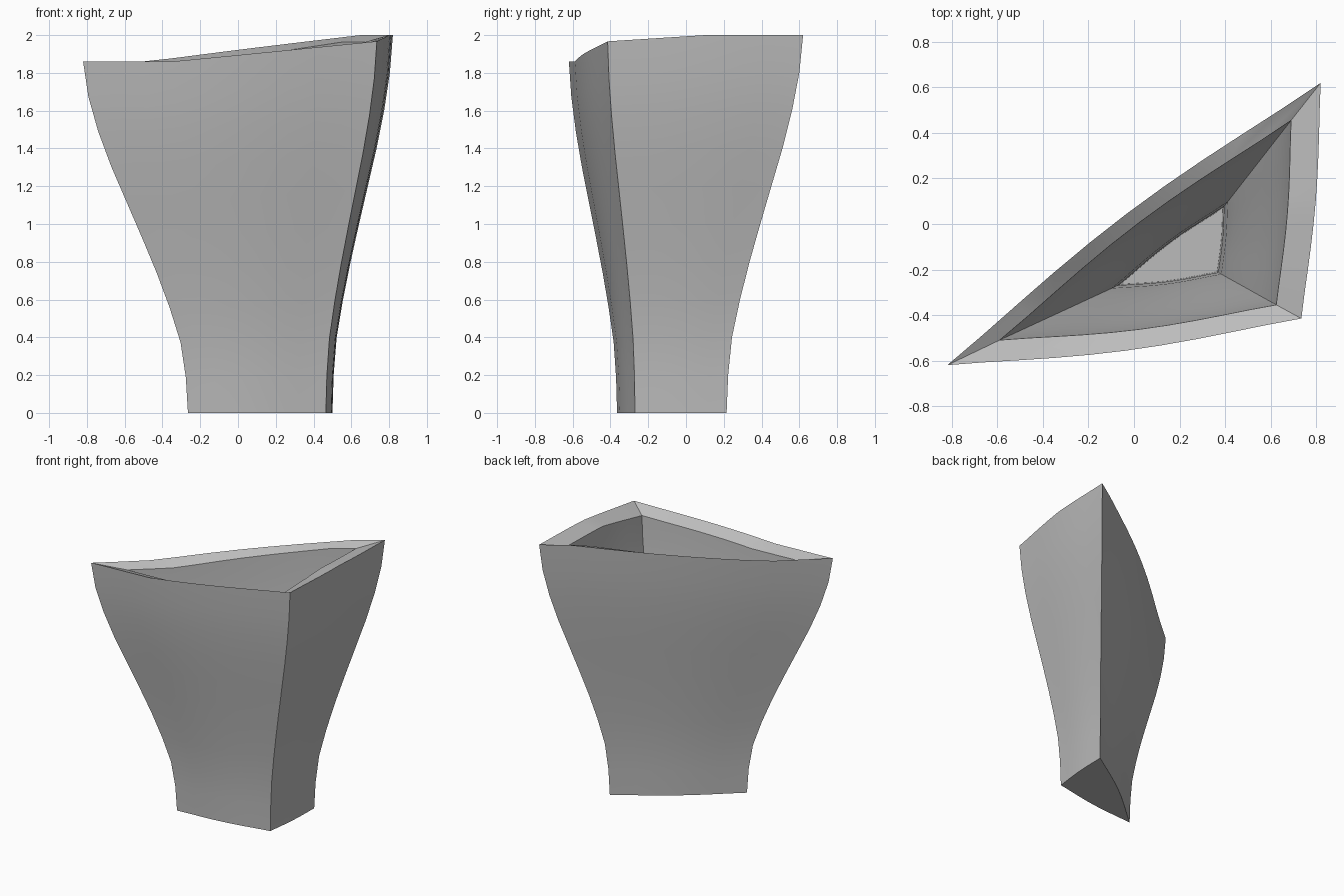
import bpy, bmesh, math
from mathutils import Vector

cube = bpy.data.objects.get("Cube")
if cube:
    bpy.data.objects.remove(cube, do_unlink=True)

SEGS = 10                      # points along each side
BULGE = (0.025, 0.02, 0.027)   # outward bow of each side, per unit length
RISE = ((0.3, 1.0), (0.0, 0.5), (0.1, 0.78))  # where the rim climbs on each side

# Flare of the wall from foot to rim
FLARE = (0, 0.02, 0.07, 0.175, 0.30, 0.44, 0.585, 0.73, 0.855, 0.95, 1)

# Corners: pointed tip, front corner, back corner (rim height in z)
outer_foot = [Vector(p) for p in ((-0.265, -0.365, 0), (0.465, -0.27, 0), (0.50, 0.215, 0))]
outer_rim = [Vector(p) for p in ((-0.82, -0.62, 1.86), (0.735, -0.415, 1.967), (0.82, 0.62, 2.0))]
inner_foot = [Vector(p) for p in ((-0.06, -0.265, 0.1), (0.365, -0.21, 0.1), (0.39, 0.07, 0.1))]
inner_rim = [Vector(p) for p in ((-0.59, -0.51, 1.825), (0.625, -0.355, 1.905), (0.69, 0.455, 1.964))]


def outline(corners):
    """Closed three-sided outline with gently bowed sides."""
    points = []
    for side in range(3):
        a, b = corners[side], corners[(side + 1) % 3]
        along = b - a
        outward = Vector((along.y, -along.x, 0))
        start, end = RISE[side]
        for i in range(SEGS):
            s = i / SEGS
            p = a + along * s + outward * BULGE[side] * math.sin(math.pi * s) ** 1.3
            climb = min(1, max(0, (s - start) / (end - start)))
            p.z = a.z + along.z * climb
            points.append(p)
    return points


def wall_rings(bm, foot, rim):
    """Stack of outlines flaring from foot to rim."""
    low, high = outline(foot), outline(rim)
    rings = []
    for k, f in enumerate(FLARE):
        t = k / (len(FLARE) - 1)
        ring = []
        for p, q in zip(low, high):
            v = p.lerp(q, f)
            v.z = p.z + (q.z - p.z) * t
            ring.append(bm.verts.new(v))
        rings.append(ring)
    return rings


# Vase: outer wall, sloped rim, inner wall, floor and underside
bm = bmesh.new()
outside = wall_rings(bm, outer_foot, outer_rim)
inside = wall_rings(bm, inner_foot, inner_rim)
rings = outside + inside[::-1]
count = 3 * SEGS
for lower, upper in zip(rings, rings[1:]):
    for i in range(count):
        j = (i + 1) % count
        bm.faces.new((lower[i], lower[j], upper[j], upper[i]))
bm.faces.new(outside[0][::-1])
bm.faces.new(inside[0])
bmesh.ops.recalc_face_normals(bm, faces=bm.faces)

mesh = bpy.data.meshes.new("vase")
bm.to_mesh(mesh)
bm.free()
vase = bpy.data.objects.new("vase", mesh)
bpy.context.collection.objects.link(vase)

# Plain grey material
grey = bpy.data.materials.new("plain_grey")
grey.use_nodes = True
colour = (0.5, 0.5, 0.5, 1)
grey.diffuse_color = colour
grey.node_tree.nodes["Principled BSDF"].inputs["Base Color"].default_value = colour
mesh.materials.append(grey)

# Smooth walls with crisp corners and rim
bpy.ops.object.select_all(action="DESELECT")
vase.select_set(True)
bpy.context.view_layer.objects.active = vase
bpy.ops.object.shade_smooth_by_angle(angle=math.radians(25))
